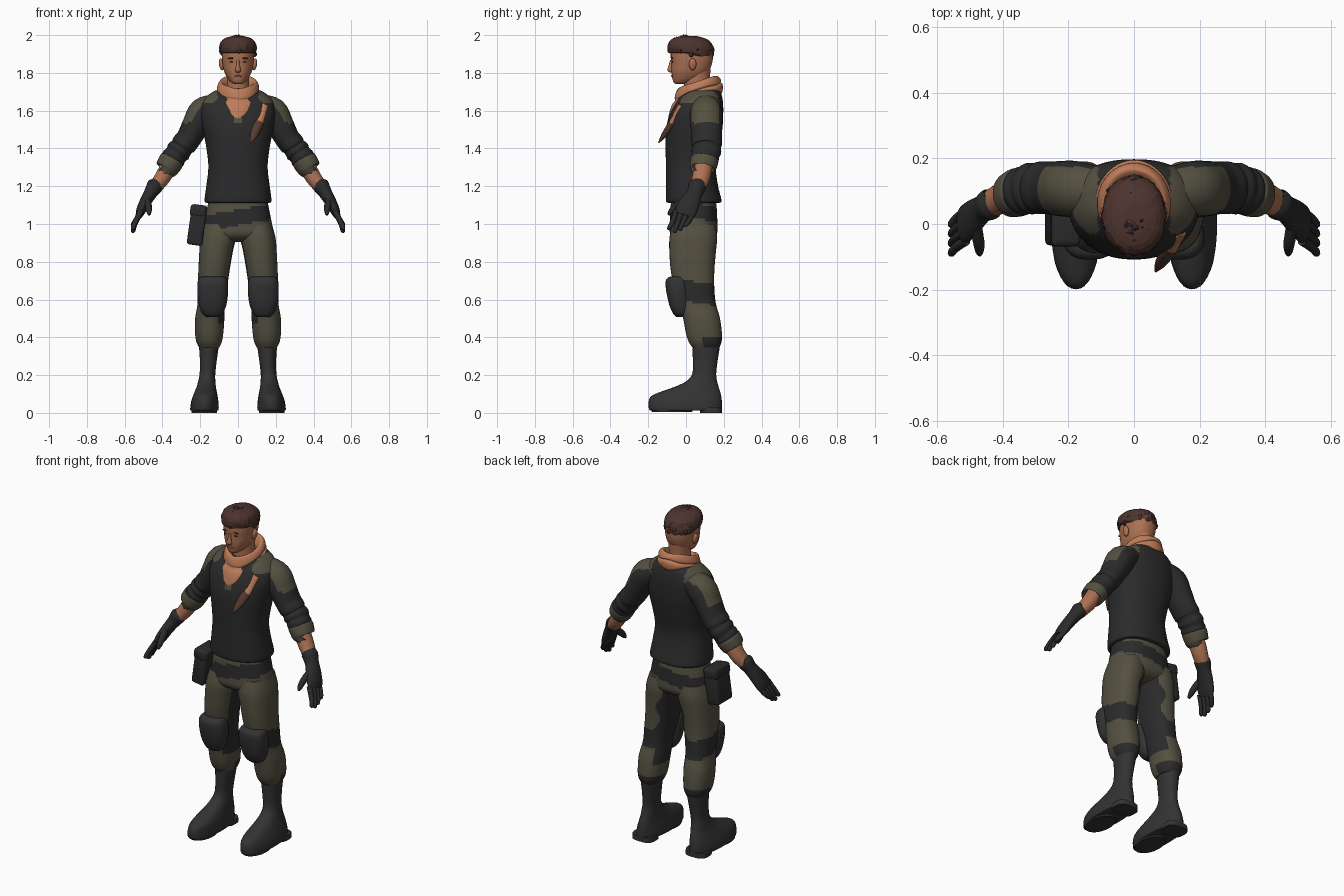
import bpy, bmesh, math, random
from mathutils import Vector, Matrix

random.seed(4)


def material(name, r, g, b):
    m = bpy.data.materials.new(name)
    m.diffuse_color = (r, g, b, 1)
    return m


SHIRT = material("charcoal cloth", 0.024, 0.024, 0.025)
OLIVE = material("olive cloth", 0.088, 0.080, 0.052)
LEATHER = material("dark boot leather", 0.033, 0.033, 0.034)
SKIN = material("skin", 0.42, 0.165, 0.085)
SCARF = material("orange scarf", 0.52, 0.20, 0.10)
HAIR = material("dark brown hair", 0.075, 0.034, 0.027)
SHEATH = material("brown sheath", 0.09, 0.045, 0.03)
LIPS = material("lips", 0.27, 0.09, 0.055)
EYES = material("dark eyes", 0.03, 0.02, 0.015)


def finish(bm, name, mats, mirror=False, smooth=True, paint=None):
    bmesh.ops.recalc_face_normals(bm, faces=bm.faces[:])
    bm.normal_update()
    if paint:
        for f in bm.faces:
            f.material_index = int(paint(f.calc_center_median(), f.normal))
    me = bpy.data.meshes.new(name)
    bm.to_mesh(me)
    bm.free()
    for m in mats:
        me.materials.append(m)
    if smooth:
        me.shade_smooth()
        me.set_sharp_from_angle(angle=math.radians(45))
    ob = bpy.data.objects.new(name, me)
    bpy.context.collection.objects.link(ob)
    if mirror:
        mod = ob.modifiers.new("mirror", 'MIRROR')
        mod.use_mirror_merge = False
    return ob


def span(z, x0, x1, y0, y1):
    return ((x0 + x1) / 2, (y0 + y1) / 2, z, (x1 - x0) / 2, (y1 - y0) / 2)


def band(z, w, y0, y1):
    return span(z, -w, w, y0, y1)


def catmull(a, b, c, d, t):
    return [0.5 * (2 * q + (r - p) * t + (2 * p - 5 * q + 4 * r - s) * t * t
                   + (3 * q - p - 3 * r + s) * t ** 3) for p, q, r, s in zip(a, b, c, d)]


def loft(name, rings, mats, n=32, steps=4, flat=True, power=2.0, mirror=False,
         paint=None, shape=None, smooth=True):
    """Skin (x, y, z, rx, ry) rings; flat rings stay level, others follow the path."""
    pts = []
    for i in range(len(rings) - 1):
        a, d = rings[max(i - 1, 0)], rings[min(i + 2, len(rings) - 1)]
        pts += [catmull(a, rings[i], rings[i + 1], d, k / steps) for k in range(steps)]
    pts.append(list(rings[-1]))
    bm, rows = bmesh.new(), []
    for i, p in enumerate(pts):
        c = Vector(p[:3])
        v, u = Vector((1, 0, 0)), Vector((0, 1, 0))
        if not flat:
            t = (Vector(pts[min(i + 1, len(pts) - 1)][:3]) - Vector(pts[max(i - 1, 0)][:3])).normalized()
            u = (u - t * u.dot(t)).normalized()
            v = u.cross(t)
        row = []
        for k in range(n):
            a = 2 * math.pi * k / n
            ca, sa = math.cos(a), math.sin(a)
            q = (c + v * p[3] * math.copysign(abs(ca) ** (2 / power), ca)
                 + u * p[4] * math.copysign(abs(sa) ** (2 / power), sa))
            row.append(bm.verts.new(shape(q, i / (len(pts) - 1)) if shape else q))
        rows.append(row)
    for r, s in zip(rows, rows[1:]):
        for k in range(n):
            bm.faces.new((r[k], r[(k + 1) % n], s[(k + 1) % n], s[k]))
    bm.faces.new(rows[0])
    bm.faces.new(rows[-1])
    return finish(bm, name, mats, mirror, smooth, paint)


def blob(name, loc, size, mat, mirror=False, rot=0):
    bm = bmesh.new()
    mx = Matrix.Translation(loc) @ Matrix.Rotation(rot, 4, 'Y') @ Matrix.Diagonal((*size, 1))
    bmesh.ops.create_icosphere(bm, subdivisions=3, radius=1, matrix=mx)
    return finish(bm, name, [mat], mirror)


# Sweater body with shoulder patches and a small chest patch
def shirt_paint(c, n):
    shoulder = abs(c.x) > 0.11 and c.z > 1.635 and c.y > -0.03
    return shoulder or (abs(c.x) < 0.026 - abs(c.z - 1.56) * 0.4 and 1.53 < c.z < 1.585 and c.y < 0)


loft("sweater", [band(1.112, .166, -.095, .175), band(1.125, .177, -.106, .188), band(1.2, .168, -.106, .170),
                 band(1.3, .157, -.106, .158), band(1.4, .167, -.108, .175), band(1.5, .186, -.105, .192),
                 band(1.58, .198, -.088, .197), band(1.64, .190, -.06, .196), band(1.685, .155, -.025, .188),
                 band(1.71, .11, 0, .175), band(1.725, .06, .03, .14)],
     [SHIRT, OLIVE], n=80, steps=5, power=2.3, paint=shirt_paint)

# Sleeves, rolled cuffs and forearms
loft("sleeve", [(.11, .105, 1.625, .065, .07), (.18, .107, 1.59, .082, .085), (.222, .108, 1.525, .073, .084),
                (.26, .11, 1.455, .066, .08), (.288, .11, 1.42, .066, .08), (.298, .11, 1.405, .060, .074),
                (.315, .108, 1.385, .067, .079), (.328, .105, 1.367, .060, .072), (.342, .10, 1.348, .065, .074),
                (.355, .096, 1.328, .056, .064)],
     [SHIRT, OLIVE], n=48, flat=False, mirror=True,
     paint=lambda c, n: c.z > 1.535 and n.x + n.z > 0.55 and .02 < c.y < .175)
loft("rolled_cuff", [(.346, .099, 1.345, .056, .062), (.35, .098, 1.338, .066, .074), (.366, .092, 1.312, .065, .072),
                     (.378, .088, 1.29, .060, .066), (.380, .088, 1.288, .045, .05)],
     [OLIVE], flat=False, mirror=True)
loft("forearm", [(.35, .095, 1.335, .045, .05), (.40, .08, 1.245, .042, .048), (.45, .055, 1.18, .034, .038)],
     [SKIN], flat=False, mirror=True)

# Gloves with fingers and thumb
loft("glove", [(.436, .062, 1.205, .034, .038), (.439, .06, 1.202, .044, .048), (.462, .046, 1.165, .036, .042),
               (.488, .025, 1.122, .031, .052), (.512, .002, 1.075, .026, .058), (.524, -.01, 1.045, .018, .052)],
     [SHIRT], flat=False, mirror=True)
for i, name in enumerate(("index", "middle", "ring", "little")):
    y, drop = -.052 + i * .029, (.0, -.014, -.004, .018)[i]
    loft(name + "_finger", [(.512, y, 1.07, .014, .014), (.533, y - .012, 1.03, .015, .0145),
                            (.549, y - .026, .998 + drop / 2, .0135, .013), (.556, y - .037, .976 + drop, .012, .0115),
                            (.557, y - .04, .968 + drop, .005, .005)], [SHIRT], n=12, flat=False, mirror=True)
loft("thumb", [(.482, -.005, 1.13, .018, .02), (.474, -.05, 1.095, .018, .02), (.471, -.08, 1.065, .014, .015),
               (.470, -.094, 1.048, .006, .006)], [SHIRT], n=12, flat=False, mirror=True)


# Trousers: hips and legs with dark patches
def hip_band(c):
    return abs(c.z - 1.035 - 0.18 * c.x) < 0.042


def leg_paint(c, n):
    strap = .585 < c.z - .15 * (.05 - c.y) < .695
    inner = n.x < -.45 + .2 * math.sin(c.z * 40) and .60 < c.z < .93 and c.y > -.02
    return strap or inner or (c.z < .405 and c.y > .09) or (n.x < -.6 and .47 < c.z < .6)


loft("hips", [band(1.15, .15, -.075, .155), band(1.08, .164, -.083, .163), band(1.0, .180, -.086, .166),
              band(.95, .187, -.084, .164), band(.92, .15, -.06, .14), band(.905, .07, -.02, .10)],
     [OLIVE, SHIRT], n=72, steps=5, power=2.4, paint=lambda c, n: hip_band(c))
loft("trouser_leg", [span(1.0, .02, .178, -.07, .155), span(.93, .012, .198, -.087, .165),
                     span(.85, .028, .205, -.088, .158), span(.75, .045, .210, -.08, .150),
                     span(.66, .058, .214, -.06, .150), span(.58, .070, .214, -.035, .158),
                     span(.50, .072, .227, -.015, .180), span(.42, .078, .227, .0, .190),
                     span(.375, .086, .220, .015, .188), span(.345, .10, .205, .035, .175)],
     [OLIVE, SHIRT], n=56, steps=6, power=2.3, mirror=True, paint=leg_paint)

# Knee pads
loft("knee_pad", [span(.507, .105, .165, -.05, .01), span(.525, .082, .188, -.068, .02),
                  span(.57, .062, .206, -.088, .025), span(.64, .052, .215, -.104, .025),
                  span(.695, .055, .213, -.108, .02), span(.718, .068, .2, -.092, .01),
                  span(.722, .09, .18, -.07, -.01)], [LEATHER], power=2.5, mirror=True)

# Boots: shaft, foot and heel
loft("boot", [span(.012, .108, .247, -.185, .186), span(.02, .102, .253, -.196, .19), span(.06, .104, .248, -.198, .19),
              span(.09, .108, .238, -.182, .186), span(.115, .113, .228, -.125, .18), span(.14, .117, .218, -.055, .172),
              span(.17, .12, .210, .005, .164), span(.21, .12, .203, .034, .160), span(.28, .112, .202, .036, .168),
              span(.345, .103, .206, .034, .178), span(.36, .103, .206, .036, .178), span(.362, .115, .19, .05, .16)],
     [LEATHER], n=40, power=2.15, mirror=True)
loft("boot_heel", [span(0, .11, .246, .075, .19), span(.03, .11, .246, .07, .19)], [LEATHER], power=3, steps=1,
     mirror=True)
loft("boot_sole", [span(.004, .112, .243, -.18, .03), span(.03, .108, .247, -.19, .05)], [LEATHER], steps=1,
     mirror=True)

# Neck, head, ears and face
loft("neck", [band(1.66, .066, -.01, .13), band(1.74, .058, -.01, .125), band(1.82, .06, -.01, .13)], [SKIN])
loft("head", [band(1.742, .02, -.055, -.01), band(1.750, .036, -.066, .03), band(1.775, .057, -.073, .09),
              band(1.81, .074, -.077, .122), band(1.85, .082, -.078, .138), band(1.89, .086, -.081, .143),
              band(1.93, .085, -.076, .142), band(1.965, .065, -.05, .115), band(1.98, .03, -.01, .07)],
     [SKIN], power=2.2)
blob("ear", (.088, .035, 1.845), (.013, .02, .032), SKIN, True, .15)
loft("nose", [(0, -.076, 1.868, .007, .008), (0, -.08, 1.84, .009, .012), (0, -.084, 1.815, .015, .015),
              (0, -.078, 1.803, .011, .01)], [SKIN], n=16)
blob("brow", (.034, -.073, 1.878), (.02, .006, .0045), HAIR, True, .1)
blob("eye", (.033, -.0705, 1.858), (.012, .004, .004), EYES, True)
blob("mouth", (0, -.0735, 1.783), (.021, .005, .0055), LIPS)


# Hair: rough cap with short chunky tufts
def ruffle(p, t):
    k = 1 + .035 * math.sin(p.x * 130 + p.z * 90) * math.cos(p.y * 110)
    fall = -.02 * max(0, min(1, (p.y - .0) / .08)) * (1 - t)
    return Vector((p.x * k, (p.y - .02) * k + .02, p.z + fall))


loft("hair", [band(1.905, .084, -.075, .14), band(1.908, .094, -.092, .146), band(1.935, .098, -.097, .148),
              band(1.965, .091, -.09, .135), band(1.985, .068, -.066, .105), band(1.994, .035, -.03, .06)],
     [HAIR], n=28, steps=2, shape=ruffle, smooth=False)
bm = bmesh.new()
for i in range(64):
    a, h = i * 2.39996, (i / 64) ** .8
    r = math.cos(h * 1.35)
    front = max(0, -math.sin(a))
    z = 1.898 + .012 * front + .082 * math.sin(h * 1.45)
    spot = Vector((.090 * r * math.cos(a), .027 + .115 * r * math.sin(a), z))
    mx = (Matrix.Translation(spot) @ Matrix.Rotation(a + random.uniform(-.6, .6), 4, 'Z')
          @ Matrix.Rotation(random.uniform(.1, .7) * (1 - h), 4, 'Y')
          @ Matrix.Diagonal((.011, random.uniform(.012, .022), random.uniform(.014, .024) * (1 - .35 * h), 1)))
    bmesh.ops.create_icosphere(bm, subdivisions=1, radius=1, matrix=mx)
finish(bm, "hair_tufts", [HAIR], smooth=False)


# Scarf: tilted collar with a pointed front drape
def drape(p, t):
    z = p.z + .32 * (p.y - .06)
    if p.y < .06 and t > .3:
        z -= .055 * (t - .3) / .7 * max(0, 1 - abs(p.x) / .11)
    return Vector((p.x, p.y, z + .004 * math.sin(p.x * 45 + p.z * 60)))


loft("scarf", [band(1.715, .062, -.01, .13), band(1.742, .078, -.03, .145), band(1.752, .095, -.042, .165),
               band(1.735, .108, -.054, .180), band(1.715, .112, -.060, .186), band(1.708, .106, -.058, .182),
               band(1.695, .118, -.075, .193), band(1.672, .117, -.088, .195), band(1.655, .106, -.094, .188),
               band(1.65, .085, -.08, .17)], [SCARF], n=56, shape=drape)

# Chest knife: handle and sheath
loft("knife_handle", [(.140, -.025, 1.632, .012, .010), (.138, -.028, 1.625, .021, .016),
                      (.125, -.052, 1.575, .020, .016), (.110, -.078, 1.53, .022, .017)], [SCARF],
     n=16, flat=False, mirror=False)
loft("knife_sheath", [(.112, -.074, 1.537, .025, .019), (.098, -.094, 1.505, .025, .017),
                      (.080, -.123, 1.462, .018, .012), (.066, -.145, 1.43, .003, .003)], [SHEATH], n=16, flat=False)

# Hip pouch with flap
tilt = Matrix.Translation((-.217, .005, .995)) @ Matrix.Rotation(math.radians(8), 4, 'Y')
for name, loc, size in (("pouch", (0, 0, 0), (.082, .14, .215)), ("pouch_flap", (-.004, 0, .075), (.086, .147, .06))):
    bm = bmesh.new()
    bmesh.ops.create_cube(bm, size=1, matrix=tilt @ Matrix.Translation(loc) @ Matrix.Diagonal((*size, 1)))
    bmesh.ops.bevel(bm, geom=bm.edges[:], offset=.014, segments=3, affect='EDGES', profile=.5)
    finish(bm, name, [SHIRT])
